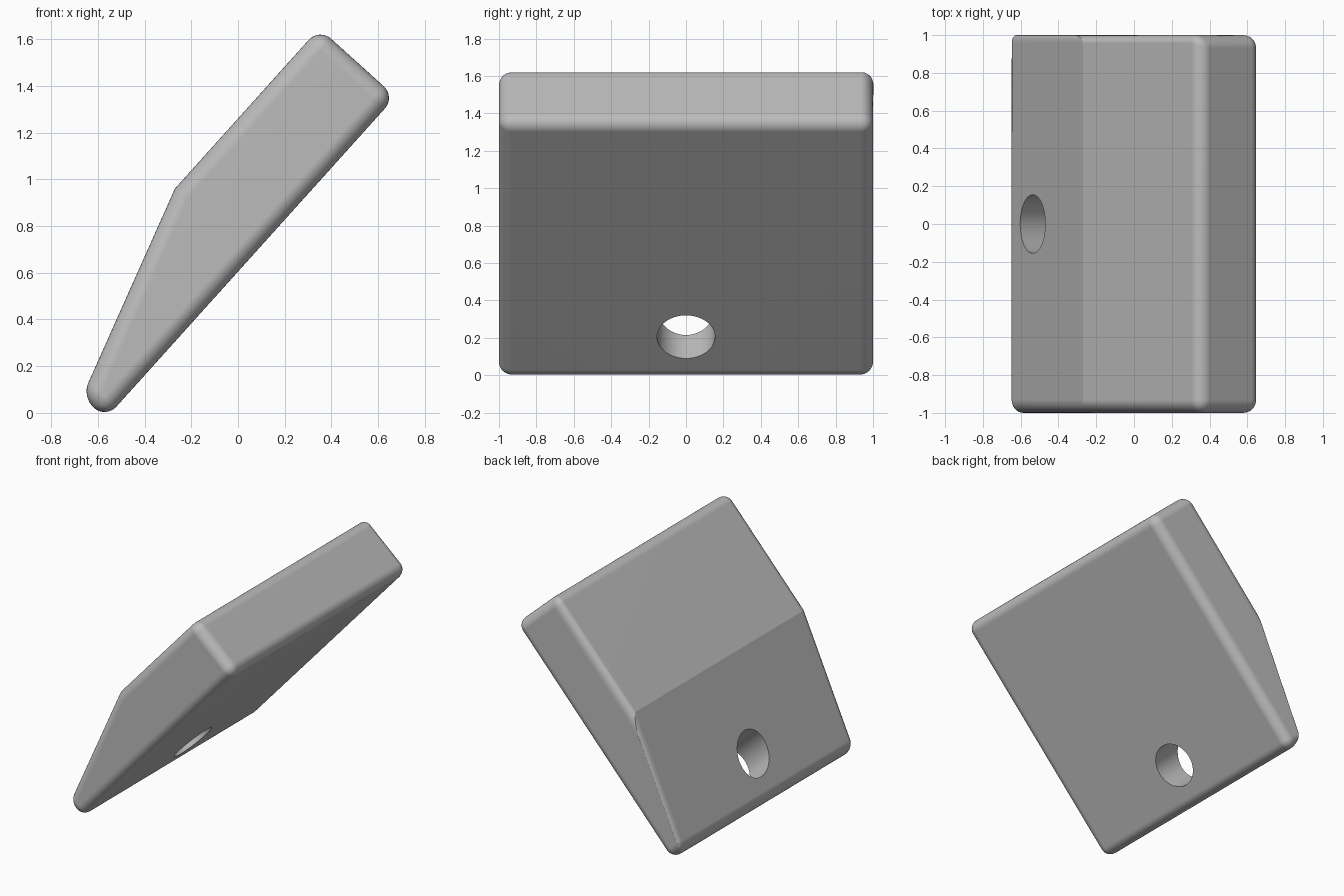
import bpy
import bmesh
import math
from mathutils import Vector

cube = bpy.data.objects.get("Cube")
if cube:
    bpy.data.objects.remove(cube, do_unlink=True)

ROUND = 0.068
HOLE_RADIUS = 0.155

# Side profile (x, z): toe bottom, heel, top corner, crease, toe top
PROFILE = [(-0.566, -0.024), (0.674, 1.353), (0.348, 1.647),
           (-0.27, 0.96), (-0.668, 0.068)]
CREASE, SLOPE = 3, 3   # crease corner, and the sloped side that starts there

grey = bpy.data.materials.new("plain grey")
grey.use_nodes = True
colour = (0.5, 0.5, 0.5, 1)
grey.diffuse_color = colour
grey.node_tree.nodes["Principled BSDF"].inputs["Base Color"].default_value = colour


def activate(obj):
    bpy.ops.object.select_all(action="DESELECT")
    obj.select_set(True)
    bpy.context.view_layer.objects.active = obj


# Wedge block: profile extruded across the width
bm = bmesh.new()
weights = bm.edges.layers.float.new("bevel_weight_edge")
front = [bm.verts.new((x, -1, z)) for x, z in PROFILE]
back = [bm.verts.new((x, 1, z)) for x, z in PROFILE]
bm.faces.new(front)
bm.faces.new(back[::-1])
count = len(PROFILE)
for i in range(count):
    j = (i + 1) % count
    bm.faces.new((front[i], back[i], back[j], front[j]))
bmesh.ops.recalc_face_normals(bm, faces=bm.faces)

# Round every edge but the crease; the back slope edge is tighter
for edge in bm.edges:
    edge[weights] = 1.0
bm.edges.get((front[CREASE], back[CREASE]))[weights] = 0.0
bm.edges.get((back[SLOPE], back[SLOPE + 1]))[weights] = 0.25
mesh = bpy.data.meshes.new("wedge_block")
bm.to_mesh(mesh)
bm.free()
mesh.materials.append(grey)
block = bpy.data.objects.new("wedge_block", mesh)
bpy.context.collection.objects.link(block)

bevel = block.modifiers.new("rounded edges", "BEVEL")
bevel.limit_method = "WEIGHT"
bevel.width = ROUND
bevel.segments = 8

# Hole drilled square to the underside
heel = Vector((PROFILE[1][0], 0, PROFILE[1][1]))
toe = Vector((PROFILE[0][0], 0, PROFILE[0][1]))
along = (heel - toe).normalized()
axis = Vector((-along.z, 0, along.x))
bpy.ops.mesh.primitive_cylinder_add(
    vertices=64, radius=HOLE_RADIUS, depth=1.2,
    location=(-0.36, 0, 0.205),
    rotation=axis.to_track_quat("Z", "Y").to_euler())
cutter = bpy.context.object
cutter.name = "hole_cutter"
cutter.hide_render = True
cutter.data.materials.append(grey)
drill = block.modifiers.new("hole", "BOOLEAN")
drill.operation = "DIFFERENCE"
drill.solver = "EXACT"
drill.object = cutter

# Apply, drop the cutter and smooth the rounded parts
activate(block)
for modifier in list(block.modifiers):
    bpy.ops.object.modifier_apply(modifier=modifier.name)
bpy.data.objects.remove(cutter, do_unlink=True)
activate(block)
bpy.ops.object.shade_smooth_by_angle(angle=math.radians(16))
normals = block.modifiers.new("flat face normals", "WEIGHTED_NORMAL")
normals.keep_sharp = True
